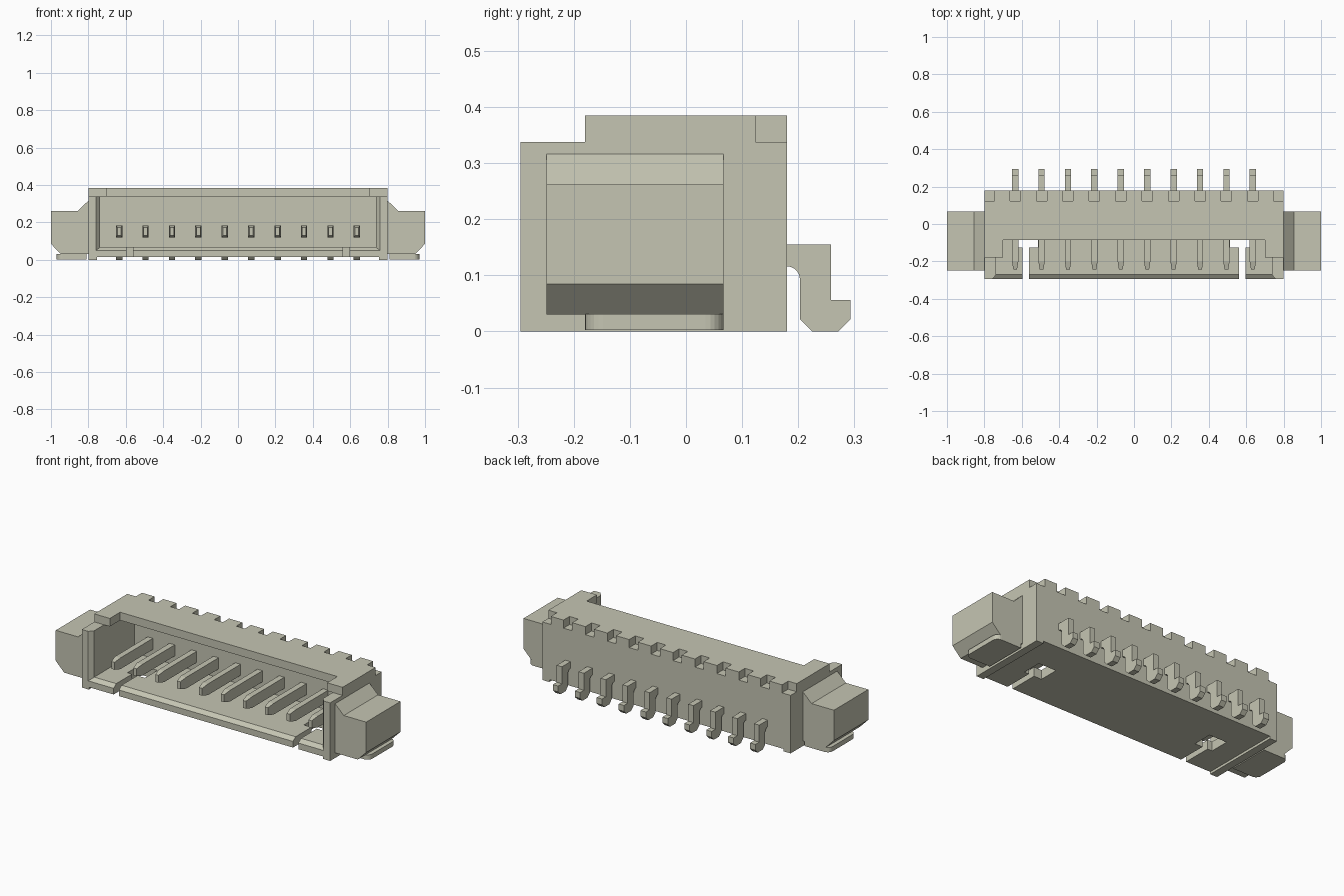
import bpy, bmesh, math
from mathutils import Vector

cube = bpy.data.objects.get("Cube")
if cube:
    bpy.data.objects.remove(cube, do_unlink=True)

mat = bpy.data.materials.new("warm_grey")
mat.use_nodes = True
COLOUR = (0.56, 0.56, 0.45, 1)
mat.diffuse_color = COLOUR
mat.node_tree.nodes["Principled BSDF"].inputs["Base Color"].default_value = COLOUR


def loft(name, ring_a, ring_b):
    """Closed solid between two matching rings of points."""
    bm = bmesh.new()
    a = [bm.verts.new(p) for p in ring_a]
    b = [bm.verts.new(p) for p in ring_b]
    n = len(a)
    bm.faces.new(a)
    bm.faces.new(b[::-1])
    for i in range(n):
        bm.faces.new((a[i], b[i], b[(i + 1) % n], a[(i + 1) % n]))
    bmesh.ops.recalc_face_normals(bm, faces=bm.faces)
    me = bpy.data.meshes.new(name)
    bm.to_mesh(me)
    bm.free()
    me.materials.append(mat)
    ob = bpy.data.objects.new(name, me)
    bpy.context.collection.objects.link(ob)
    return ob


def prism(name, pts, axis, lo, hi):
    """Extrude a 2D profile along an axis (x: y,z / y: x,z / z: x,y)."""
    def place(p, t):
        q = list(p)
        q.insert("xyz".index(axis), t)
        return Vector(q)
    return loft(name, [place(p, lo) for p in pts], [place(p, hi) for p in pts])


def rect(x0, x1, y0, y1):
    return [(x0, y0), (x1, y0), (x1, y1), (x0, y1)]


def box(name, x, y, z):
    return prism(name, rect(*x, *y), "z", *z)


def arc(cx, cy, r, start, end, n=6):
    angles = [math.radians(start + (end - start) * i / n) for i in range(n + 1)]
    return [(cx + r * math.cos(t), cy + r * math.sin(t)) for t in angles]


def cut(target, cutter):
    """Subtract a cutter, apply it and discard the cutter."""
    cutter.hide_render = True
    mod = target.modifiers.new("cut", "BOOLEAN")
    mod.operation = "DIFFERENCE"
    mod.solver = "EXACT"
    mod.object = cutter
    bpy.context.view_layer.objects.active = target
    bpy.ops.object.modifier_apply(modifier=mod.name)
    bpy.data.objects.remove(cutter, do_unlink=True)


PIN_X = [(i - 4.5) * 0.1412 for i in range(10)]

# Housing: stepped side profile, hollowed from the front
housing = prism("housing", [(-0.295, 0), (0.18, 0), (0.18, 0.385), (-0.18, 0.385),
                            (-0.18, 0.338), (-0.295, 0.338)], "x", -0.8, 0.8)
cut(housing, box("cavity", (-0.737, 0.737), (-0.5, 0.1), (0.068, 0.338)))
cut(housing, box("open_front", (-0.737, 0.737), (-0.5, -0.18), (0.3, 0.5)))
cut(housing, box("roof_recess", (-0.7, 0.7), (-0.5, -0.085), (0.25, 0.5)))
cut(housing, box("underside", (-0.755, 0.755), (-0.5, 0.5), (-0.1, 0.014)))

# Flared lip around the mouth
cut(housing, loft("mouth_flare",
                  [(x, -0.30, z) for x, z in rect(-0.763, 0.763, 0.046, 0.5)],
                  [(x, -0.27, z) for x, z in rect(-0.736, 0.736, 0.0685, 0.5)]))

# Latch slots and windows in the floor
for s in (-1, 1):
    cut(housing, box("slot", sorted((s * 0.561, s * 0.595)), (-0.5, -0.11), (-0.1, 0.2)))
    cut(housing, box("window", sorted((s * 0.512, s * 0.625)), (-0.125, -0.01), (-0.1, 0.2)))

# Notches along the rear top edge, plus the two corners
for x in PIN_X:
    cut(housing, box("notch", (x - 0.028, x + 0.028), (0.124, 0.3), (0.338, 0.5)))
for s in (-1, 1):
    cut(housing, box("corner", sorted((s * 0.745, s * 0.9)), (0.124, 0.3), (0.338, 0.5)))

# Contact pins: tapered blade inside, bent leg behind
leg = [(0.16, 0.155), (0.258, 0.155), (0.258, 0.056), (0.293, 0.056), (0.293, 0.022),
       (0.271, 0), (0.225, 0), (0.203, 0.022)]
leg += arc(0.18, 0.093, 0.023, 0, 90) + [(0.16, 0.116)]
for i, x in enumerate(PIN_X, 1):
    prism(f"pin_leg_{i}", leg, "x", x - 0.017, x + 0.017)
    box(f"pin_blade_{i}", (x - 0.017, x + 0.017), (-0.2, 0.15), (0.119, 0.184))
    loft(f"pin_tip_{i}",
         [(px, -0.2, z) for px, z in rect(x - 0.017, x + 0.017, 0.119, 0.184)],
         [(px, -0.243, z) for px, z in rect(x - 0.010, x + 0.010, 0.130, 0.173)])

# Side mounts with a rounded solder foot beneath
mount = [(0.79, 0.316), (0.80, 0.316), (0.856, 0.262), (1.0, 0.262),
         (1.0, 0.085), (0.946, 0.03), (0.79, 0.03)]
foot = [(0.81, -0.18)] + arc(0.938, -0.148, 0.032, -90, 0)
foot += arc(0.938, 0.035, 0.032, 0, 90) + [(0.81, 0.067)]
for s, side in ((1, "left"), (-1, "right")):
    prism(f"{side}_mount", [(s * x, z) for x, z in mount], "y", -0.249, 0.067)
    prism(f"{side}_solder_foot", [(s * x, y) for x, y in foot], "z", 0.003, 0.031)
